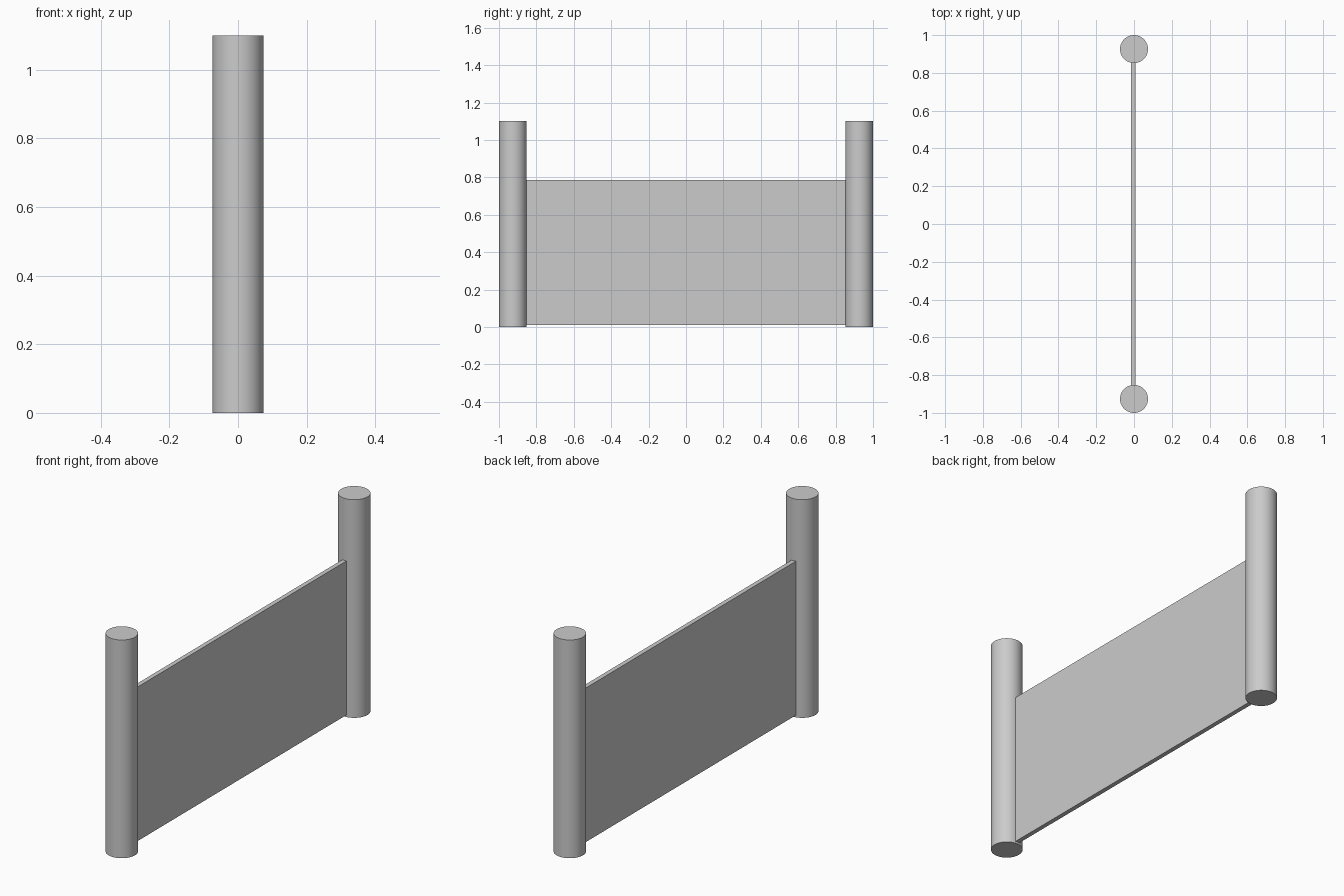
import bpy
import math

cube = bpy.data.objects.get("Cube")
if cube:
    bpy.data.objects.remove(cube, do_unlink=True)

POST_RADIUS = 0.074
POST_HEIGHT = 1.10
POST_Y = 1 - POST_RADIUS

# One plain grey for everything
grey = bpy.data.materials.new("plain_grey")
grey.use_nodes = True
colour = (0.6, 0.6, 0.6, 1)
grey.diffuse_color = colour
grey.node_tree.nodes["Principled BSDF"].inputs["Base Color"].default_value = colour


def finish(name):
    obj = bpy.context.object
    obj.name = name
    obj.data.materials.append(grey)
    return obj


# Round posts at each end
for name, side in (("front_post", -1), ("back_post", 1)):
    bpy.ops.mesh.primitive_cylinder_add(
        vertices=48, radius=POST_RADIUS, depth=POST_HEIGHT,
        location=(0, side * POST_Y, POST_HEIGHT / 2))
    finish(name)
    bpy.ops.object.shade_smooth_by_angle(angle=math.radians(30))

# Thin panel, its ends buried slightly in the posts
x_min, x_max = -0.015, 0.008
z_min, z_max = 0.01, 0.787
half_length = POST_Y - POST_RADIUS + 0.01
bpy.ops.mesh.primitive_cube_add(
    size=1, location=((x_min + x_max) / 2, 0, (z_min + z_max) / 2))
panel = finish("panel")
panel.scale = (x_max - x_min, 2 * half_length, z_max - z_min)
bpy.ops.object.transform_apply(location=False, rotation=False, scale=True)
